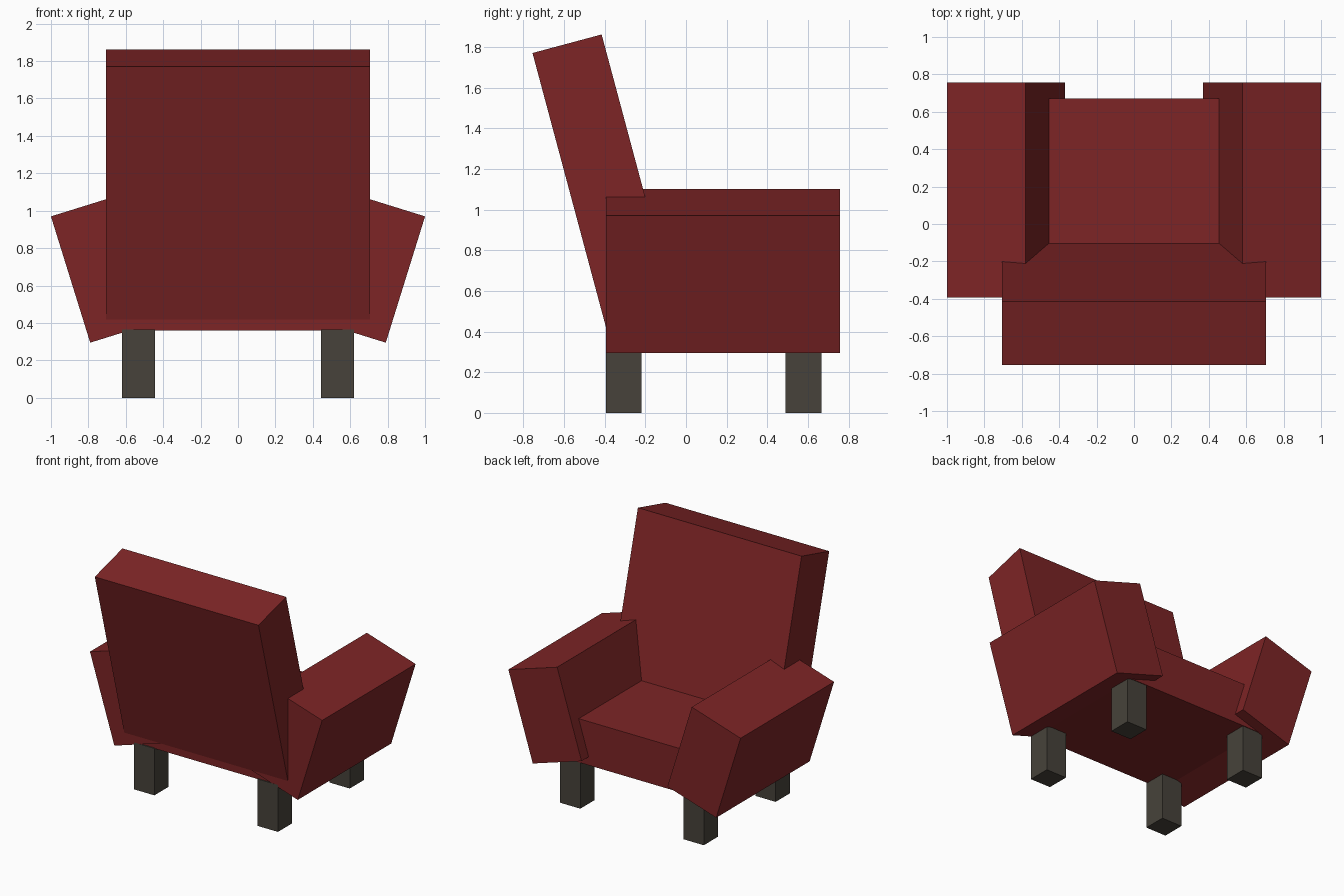
import bpy
import math
from mathutils import Matrix, Vector

if "Cube" in bpy.data.objects:
    bpy.data.objects.remove(bpy.data.objects["Cube"])


def material(name, rgb):
    mat = bpy.data.materials.new(name)
    mat.diffuse_color = (*rgb, 1.0)
    mat.use_nodes = True
    mat.node_tree.nodes["Principled BSDF"].inputs["Base Color"].default_value = mat.diffuse_color
    return mat


RED = material("dark red upholstery", (0.205, 0.018, 0.019))
WOOD = material("dark wood", (0.063, 0.055, 0.043))


def box(name, size, centre, mat, axis="X", angle=0.0):
    """Box of a given size, tilted about one axis through its centre."""
    bpy.ops.mesh.primitive_cube_add(size=1)
    ob = bpy.context.object
    ob.name = name
    ob.data.transform(Matrix.Translation(Vector(centre))
                      @ Matrix.Rotation(angle, 4, axis)
                      @ Matrix.Diagonal((*size, 1.0)))
    ob.data.materials.append(mat)
    return ob


# Seat block, its ends buried in the arms
box("seat", (1.30, 1.055, 0.34), (0, 0.1425, 0.53), RED)

# Backrest, leaning back 15 degrees, its foot sunk in the seat
tilt = math.radians(15)
length, thick = 1.40, 0.352
top_back = Vector((0, -0.755, 1.77))
along = Vector((0, math.sin(tilt), -math.cos(tilt)))
across = Vector((0, math.cos(tilt), math.sin(tilt)))
box("backrest", (1.41, thick, length),
    top_back + along * length / 2 + across * thick / 2, RED, "X", tilt)

# Arms, splayed outwards
splay = math.atan2(0.21, 0.675)
for side, s in (("left", -1), ("right", 1)):
    box(side + "_arm", (0.44, 1.15, 0.707), (s * 0.685, 0.182, 0.6975),
        RED, "Y", s * splay)

# Four square legs
for side, s in (("left", -1), ("right", 1)):
    for end, y in (("front", -0.306), ("back", 0.578)):
        box(f"{end}_{side}_leg", (0.175, 0.175, 0.365),
            (s * 0.532, y, 0.1825), WOOD)
